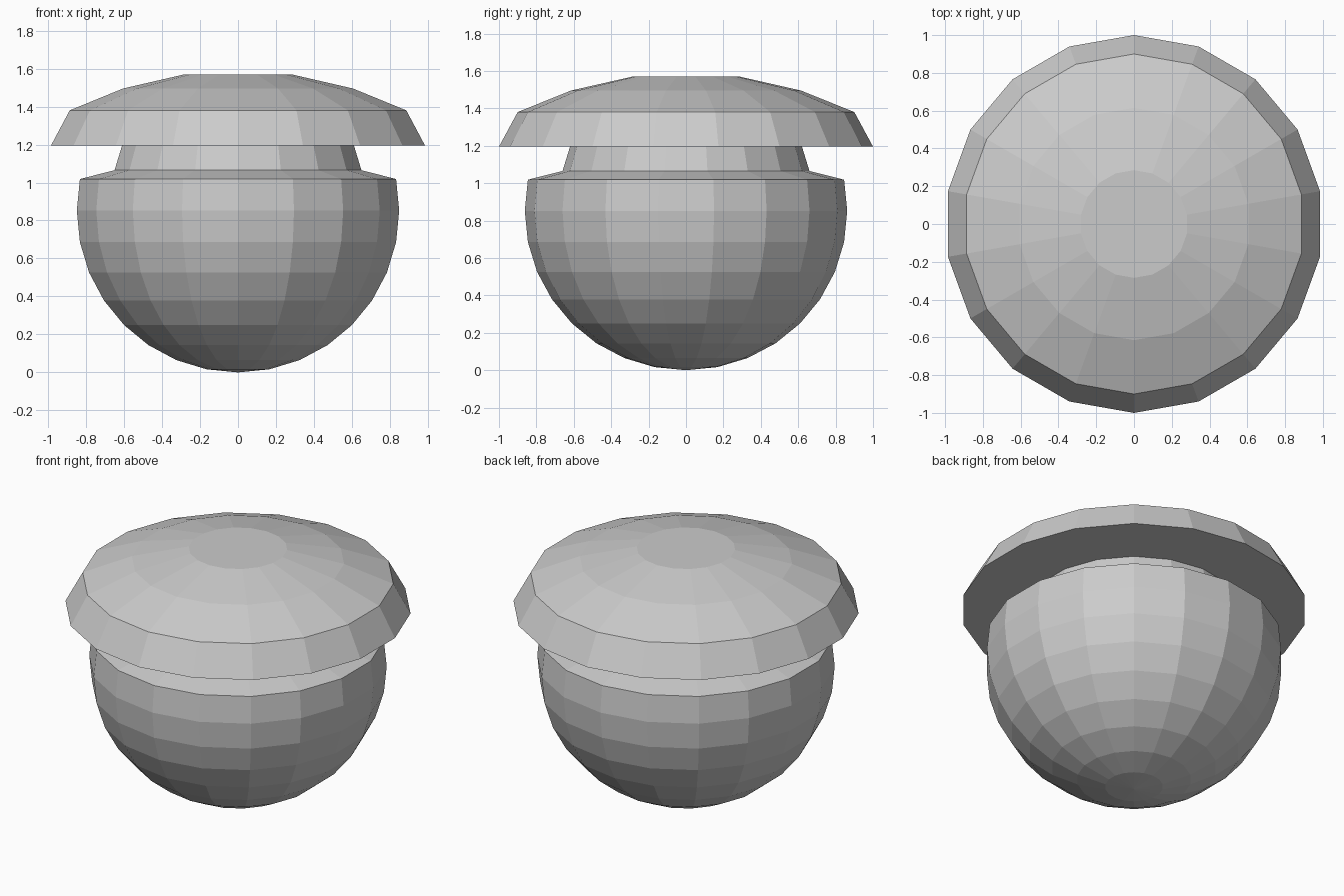
import bpy, bmesh
from math import sin, cos, pi

if "Cube" in bpy.data.objects:
    bpy.data.objects.remove(bpy.data.objects["Cube"])

SIDES = 18


def lathe(name, profile):
    """Revolve (radius, z) points around z; radius 0 makes a pole."""
    bm = bmesh.new()
    rings = []
    for r, z in profile:
        if r == 0:
            rings.append([bm.verts.new((0, 0, z))] * SIDES)
        else:
            rings.append([bm.verts.new((r * sin(2 * pi * i / SIDES),
                                        r * cos(2 * pi * i / SIDES), z))
                          for i in range(SIDES)])
    for low, high in zip(rings, rings[1:]):
        for i in range(SIDES):
            j = (i + 1) % SIDES
            corners = dict.fromkeys((low[i], low[j], high[j], high[i]))
            bm.faces.new(list(corners))
    bmesh.ops.recalc_face_normals(bm, faces=bm.faces)
    mesh = bpy.data.meshes.new(name)
    bm.to_mesh(mesh)
    bm.free()
    obj = bpy.data.objects.new(name, mesh)
    bpy.context.collection.objects.link(obj)
    return obj


# Round bowl: sphere rings up to just past the equator, then shoulder and neck
step = pi / 16
bowl = [(0.862 * sin(k * step) if k else 0, 0.852 * (1 - cos(k * step)))
        for k in range(10)]
lathe("bowl", bowl + [(0.66, 1.065), (0.62, 1.195)])

# Domed cap: underside ring, slanted rim, dome and flat top
lathe("cap", [(0.62, 1.195), (1.0, 1.195), (0.90, 1.38),
              (0.615, 1.495), (0.285, 1.57), (0, 1.57)])
